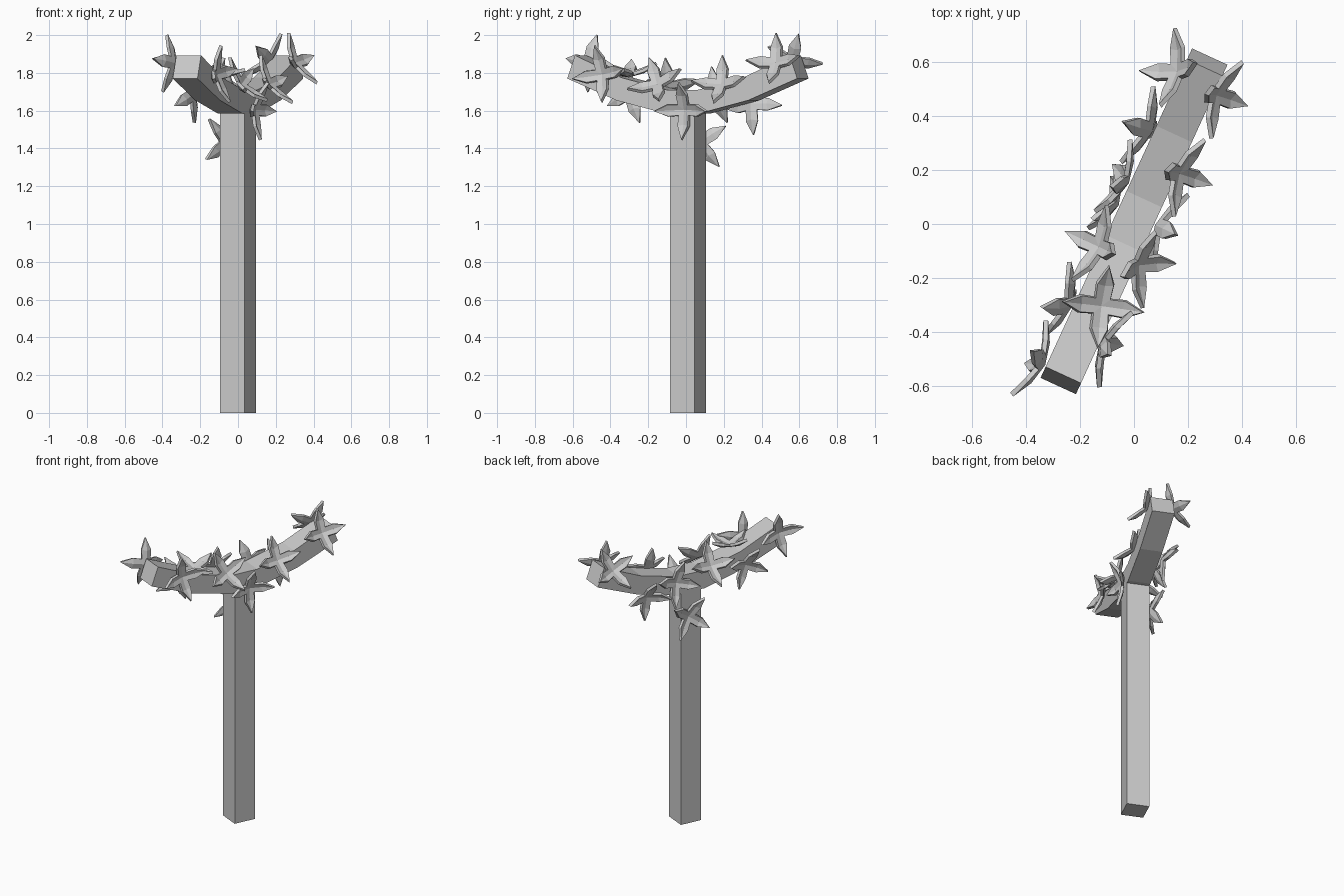
import bpy
import bmesh
from math import sin, cos, radians
from mathutils import Vector, Matrix

if "Cube" in bpy.data.objects:
    bpy.data.objects.remove(bpy.data.objects["Cube"])

ANG = radians(65.3)
U = Vector((cos(ANG), sin(ANG), 0))      # along the beam
V = Vector((sin(ANG), -cos(ANG), 0))     # across the beam
Z = Vector((0, 0, 1))
C = Vector((0, 0.01, 0))
HALF = 0.072


def at(s, t, z):
    return C + U * s + V * t + Z * z


def make_object(name, bm):
    bmesh.ops.recalc_face_normals(bm, faces=bm.faces)
    me = bpy.data.meshes.new(name)
    bm.to_mesh(me)
    bm.free()
    ob = bpy.data.objects.new(name, me)
    bpy.context.collection.objects.link(ob)
    return ob


def loft(name, rings):
    bm = bmesh.new()
    vr = [[bm.verts.new(p) for p in r] for r in rings]
    n = len(rings[0])
    for a, b in zip(vr, vr[1:]):
        for i in range(n):
            bm.faces.new((a[i], a[(i + 1) % n], b[(i + 1) % n], b[i]))
    bm.faces.new(vr[0])
    bm.faces.new(vr[-1])
    return make_object(name, bm)


# Square post
corners = [(-1, -1), (1, -1), (1, 1), (-1, 1)]
loft("post", [[at(a * HALF, b * HALF, z) for a, b in corners] for z in (0, 1.6)])

# Upswept beam: bottom s, bottom z, top s, top z, mirrored about the post
half = [(0.10, 1.585, 0.09, 1.71), (0.385, 1.655, 0.355, 1.775), (0.67, 1.77, 0.625, 1.893)]
prof = [(-a, b, -c, d) for a, b, c, d in reversed(half)] + half
loft("beam", [[at(bs, -HALF, bz), at(bs, HALF, bz), at(ts, HALF, tz), at(ts, -HALF, tz)]
              for bs, bz, ts, tz in prof])


# Four-petal flower, petals bent away from the beam
def flower(name, s, t, z, side, elev, phi):
    e = radians(elev)
    n = V * side * cos(e) + Z * sin(e)
    w = n.cross(U) * side
    bm = bmesh.new()
    p0 = at(s, t * side, z)

    def pt(r, deg, h):
        a = radians(deg + phi)
        return bm.verts.new(p0 + (U * cos(a) + w * sin(a)) * r + n * h)

    mid = pt(0, 0, 0)
    notch = [pt(0.042, 45 + 90 * k, 0.014) for k in range(4)]
    for k in range(4):
        d = 90 * k
        a, b = notch[k - 1], notch[k]
        ridge, tip = pt(0.08, d, 0.018), pt(0.153, d, 0.058)
        l, r = pt(0.09, d - 21, 0.03), pt(0.09, d + 21, 0.03)
        for f in ((mid, a, l, ridge), (mid, ridge, r, b), (ridge, l, tip), (ridge, tip, r)):
            bm.faces.new(f)
    ob = make_object(name, bm)
    m = ob.modifiers.new("thickness", 'SOLIDIFY')
    m.thickness = 0.018
    m.offset = 0


# s along beam, t across, height, side, tilt upward, spin
flowers = [
    (-0.46, 0.08, 1.79, 1, 5, 10),
    (-0.14, 0.078, 1.735, 1, 35, 25),
    (0.02, 0.085, 1.605, 1, -8, 0),
    (0.23, 0.072, 1.735, 1, 35, 5),
    (0.55, 0.075, 1.85, 1, 30, 5),
    (0.57, 0.08, 1.86, -1, 38, -22),
    (0.33, 0.085, 1.635, -1, -20, 5),
    (0.12, 0.085, 1.68, -1, 5, 15),
    (0.03, 0.085, 1.43, -1, 0, 35),
    (-0.14, 0.072, 1.725, -1, 40, 0),
    (-0.335, 0.02, 1.785, 1, 80, 17),
    (-0.38, 0.085, 1.69, -1, -15, 20),
    (-0.62, 0.085, 1.85, -1, 0, -10),
]
for i, f in enumerate(flowers):
    flower(f"flower_{i + 1}", *f)
